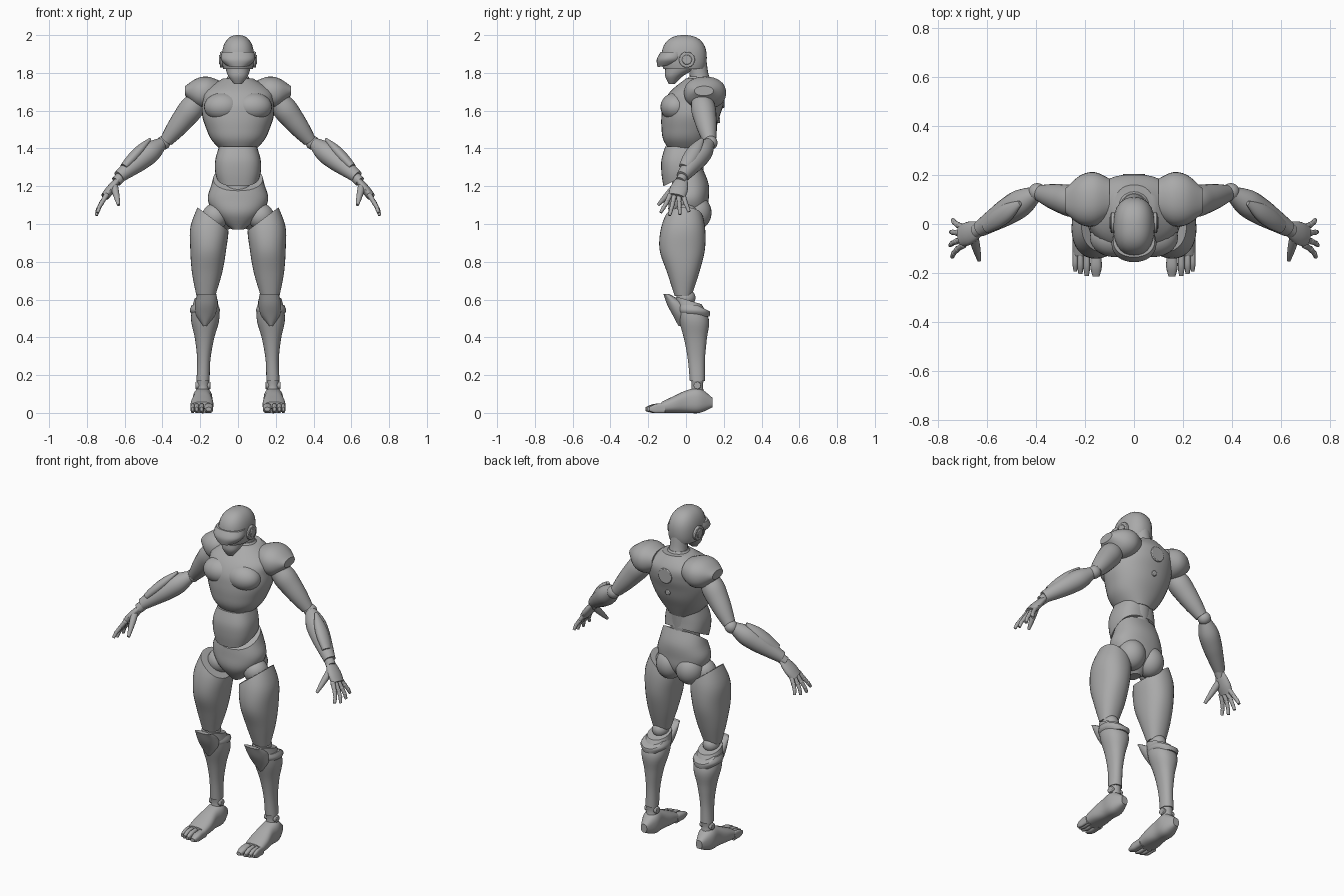
import bpy, bmesh, math
from mathutils import Vector, Matrix

cube = bpy.data.objects.get("Cube")
if cube:
    bpy.data.objects.remove(cube, do_unlink=True)

grey = bpy.data.materials.new("matte grey")
grey.use_nodes = True
grey.diffuse_color = (.4, .4, .4, 1)
grey.node_tree.nodes["Principled BSDF"].inputs["Base Color"].default_value = grey.diffuse_color


def finish(name, bm, mirror, cut=None):
    """Slice with an optional plane, then turn the bmesh into an object."""
    if cut:
        geom = bm.verts[:] + bm.edges[:] + bm.faces[:]
        bmesh.ops.bisect_plane(bm, geom=geom, plane_co=cut[0], plane_no=cut[1], clear_outer=True)
        rim = [edge for edge in bm.edges if edge.is_boundary]
        bmesh.ops.holes_fill(bm, edges=rim, sides=0)
    bmesh.ops.recalc_face_normals(bm, faces=bm.faces[:])
    mesh = bpy.data.meshes.new(name)
    bm.to_mesh(mesh)
    bm.free()
    mesh.materials.append(grey)
    mesh.shade_smooth()
    mesh.set_sharp_from_angle(angle=math.radians(35))
    obj = bpy.data.objects.new(name, mesh)
    bpy.context.collection.objects.link(obj)
    if mirror:
        obj.modifiers.new("Mirror", 'MIRROR')
    return obj


def mix(ends, factor):
    return ends[0] + (ends[1] - ends[0]) * factor


def smooth_path(rows, steps=5):
    """Pass a smooth spline through rows of numbers of any length."""
    rows = [Vector(row) for row in rows]
    extended = rows[:1] + rows + rows[-1:]
    path = []
    for a, b, c, d in zip(extended, extended[1:], extended[2:], extended[3:]):
        for i in range(steps):
            t = i / steps
            path.append(b + (c - a) * (t / 2) + (a * 2 - b * 5 + c * 4 - d) * (t * t / 2)
                        + (b * 3 - a - c * 3 + d) * (t ** 3 / 2))
    return path + rows[-1:]


def skin(rings):
    bm = bmesh.new()
    loops = [[bm.verts.new(point) for point in ring] for ring in rings]
    for low, high in zip(loops, loops[1:]):
        for i in range(len(low)):
            bm.faces.new((low[i - 1], low[i], high[i], high[i - 1]))
    bm.faces.new(loops[0])
    bm.faces.new(loops[-1])
    return bm


def outline(count, power):
    for i in range(count):
        angle = math.tau * i / count
        yield [math.copysign(abs(f) ** (2 / power), f) for f in (math.cos(angle), math.sin(angle))]


def loft(name, axis, span, halves, lows, highs, centre=None, mirror=True, power=2.2, cut=None):
    """Even sections along an axis: half width around a centre line, low and high edge."""
    place = {'x': lambda t, u, v: (t, u, v), 'y': lambda t, u, v: (u, t, v),
             'z': lambda t, u, v: (u, v, t)}[axis]
    rows = []
    for k, (half, low, high) in enumerate(zip(halves, lows, highs)):
        f = k / (len(halves) - 1)
        rows.append((mix(span, f), mix(centre, f) if centre else 0, half, low, high))
    rings = [[place(t, c + h * a, mix((low, high), (1 + b) / 2)) for a, b in outline(32, power)]
             for t, c, h, low, high in smooth_path(rows)]
    finish(name, skin(rings), mirror, cut)


def tube(name, start, end, radii, mirror=True, thin=1):
    """Straight limb with evenly spaced radii; thin squashes it across the y direction."""
    start, end = Vector(start), Vector(end)
    along = (end - start).normalized()
    side = (Vector((0, 1, 0)) - along * along.y).normalized()
    other = along.cross(side) * thin
    profile = [row[:] for row in smooth_path([(r, k / (len(radii) - 1)) for k, r in enumerate(radii)])]
    rings = [[mix((start, end), f) + (side * a + other * b) * r for a, b in outline(20, 2)]
             for r, f in profile]
    finish(name, skin(rings), mirror)


def ball(name, centre, radii, mirror=True, power=2, cut=None):
    bm = bmesh.new()
    bmesh.ops.create_uvsphere(bm, u_segments=28, v_segments=18, radius=1)
    for vert in bm.verts:
        vert.co /= sum(abs(c) ** power for c in vert.co) ** (1 / power)
    bm.transform(Matrix.Translation(centre) @ Matrix.Diagonal((*radii, 1)))
    finish(name, bm, mirror, cut)


def disc(name, centre, radius, depth, turn, mirror=True):
    bm = bmesh.new()
    matrix = Matrix.Translation(centre) @ Matrix.Rotation(math.pi / 2, 4, turn)
    bmesh.ops.create_cone(bm, cap_ends=True, segments=32, radius1=radius, radius2=radius,
                          depth=depth, matrix=matrix)
    bevel = finish(name, bm, mirror).modifiers.new("Bevel", 'BEVEL')
    bevel.width, bevel.segments, bevel.limit_method = .004, 2, 'ANGLE'


# Head
ball("helmet", (0, -.01, 1.88), (.085, .12, .12), False, 2.4, ((0, 0, 1.82), (0, 0, -1)))
loft("jaw", 'z', (1.74, 1.86), (.02, .05, .065, .07), (-.09, -.11, -.11, -.11), (-.06, -.02, .04, .06),
     mirror=False)
loft("visor", 'z', (1.83, 1.91), (.05, .09, .085), (-.15, -.155, -.135), (-.05, -.01, 0),
     mirror=False, cut=((0, -.15, 1.83), (0, .2, -1)))
disc("ear_discs", (.085, .005, 1.87), .042, .02, 'Y')
disc("ear_caps", (.095, .005, 1.87), .026, .01, 'Y')
tube("neck", (0, .08, 1.72), (0, .06, 1.85), (.06, .05, .05), False)
tube("neck_collar", (0, .07, 1.76), (0, .07, 1.78), (.07, .055), False)

# Torso
loft("chest", 'z', (1.38, 1.77), (.08, .14, .17, .19, .19, .18, .08),
     (-.08, -.12, -.13, -.13, -.12, -.08, 0), (.1, .13, .16, .18, .2, .2, .16), mirror=False)
ball("pectorals", (.08, -.055, 1.62), (.1, .08, .075))
disc("back_port", (0, .197, 1.66), .045, .016, 'X', False)
disc("back_socket", (0, .172, 1.55), .016, .016, 'X', False)
tube("waist_core", (0, 0, 1.12), (0, .02, 1.42), (.08, .08), False)
loft("abdomen", 'z', (1.2, 1.41), (.1, .12, .12, .1), (-.12, -.13, -.13, -.11), (.06, .09, .09, .09),
     mirror=False, power=2.6, cut=((0, -.1, 1.21), (0, .5, -1)))
loft("pelvis", 'z', (.97, 1.29), (.03, .12, .16, .14, .12), (-.04, -.09, -.09, -.08, -.05),
     (.04, .11, .12, .12, .09), mirror=False, cut=((0, -.08, 1.18), (0, -.7, 1)))
ball("buttocks", (.065, .055, 1.06), (.08, .08, .09))

# Legs
loft("thighs", 'z', (.62, 1.11), (.05, .08, .095, .1, .06), (-.06, -.1, -.14, -.13, -.08),
     (.03, .07, .1, .1, .07), (.17, .145), cut=((.13, 0, 1.025), (-.6, 0, .8)))
ball("hip_joints", (.12, 0, 1.04), (.07, .07, .07))
ball("knee_joints", (.17, 0, .61), (.046, .05, .046))
loft("shins", 'z', (.17, .61), (.035, .035, .05, .075, .06), (.02, .01, -.01, -.04, -.06),
     (.1, .1, .11, .12, .06), (.185, .17), cut=((.17, 0, .6), (0, .3, 1)))
loft("calf_rims", 'z', (.51, .57), (.06, .08, .07), (-.03, -.05, -.05), (.125, .125, .1), (.175, .175),
     cut=((.17, .1, .55), (0, .5, 1)))
loft("knee_guards", 'z', (.46, .63), (.01, .05, .06, .05), (-.04, -.07, -.1, -.12), (0, .02, 0, -.09),
     (.175, .165))

# Feet
tube("ankles", (.185, .06, .1), (.185, .06, .18), (.036, .03, .034))
disc("ankle_bolts", (.185, .06, .145), .02, .08, 'Y')
loft("feet", 'y', (.14, -.13), (.02, .05, .05, .06, .058), (.03, 0, 0, 0, 0), (.08, .13, .12, .09, .058),
     (.185, .192), power=2.6)
for label, x, half, tip in (("big", .155, .023, -.215), ("second", .193, .014, -.212),
                            ("third", .219, .013, -.205), ("small", .24, .011, -.195)):
    loft(label + "_toes", 'y', (tip, -.11), (half * .6, half, half, half), (.01, 0, 0, 0),
         (.03, .045, .05, .05), (x, x), power=2.8)

# Arms
loft("shoulder_pads", 'x', (.1, .28), (.08, .11, .1, .05), (1.64, 1.61, 1.62, 1.68),
     (1.76, 1.78, 1.77, 1.73), (.105, .095))
tube("upper_arms", (.2, .08, 1.67), (.38, .125, 1.44), (.05, .065, .06, .05, .035))
ball("elbows", (.395, .13, 1.43), (.037, .037, .037))
tube("forearms", (.4, .125, 1.43), (.63, -.02, 1.25), (.03, .055, .055, .045, .033))
tube("gauntlet_plates", (.465, .085, 1.45), (.605, -.01, 1.3), (.01, .035, .04, .03), thin=.7)
tube("wrists", (.61, -.01, 1.26), (.645, -.03, 1.225), (.028, .028))

# Hands
tube("palms", (.63, -.02, 1.24), (.705, -.05, 1.145), (.028, .042, .048, .044), thin=.5)
for label, row, reach in (("index", 0, .9), ("middle", 1, 1.05), ("ring", 2, 1), ("little", 3, .85)):
    base = Vector((.698, -.086 + .024 * row, 1.15))
    bends = [base + Vector((dx, (row - 1.8) * spread, -drop)) * reach
             for dx, spread, drop in ((0, 0, 0), (.025, .01, .04), (.042, .02, .07), (.05, .03, .1))]
    for k, (start, end) in enumerate(zip(bends, bends[1:])):
        thick = .013 - k * .0015
        ball(f"{label}_knuckles_{k}", start, [thick * 1.1] * 3)
        tube(f"{label}_fingers_{k}", start, end, (thick, thick * .95, thick * .8))
tube("thumbs", (.655, -.055, 1.2), (.632, -.148, 1.1), (.02, .018, .014, .008))
